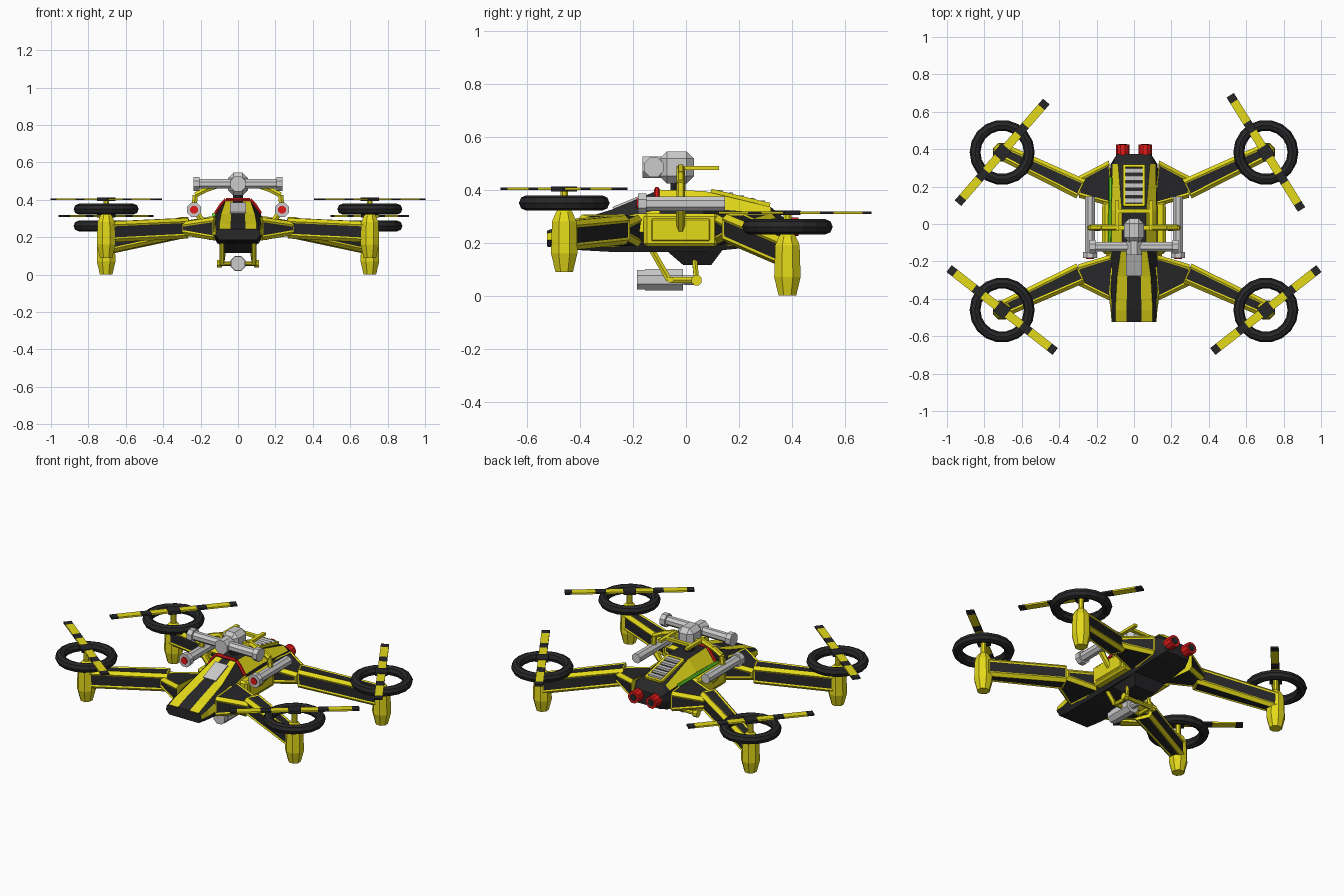
import bpy, bmesh, math
from mathutils import Vector, Matrix

if "Cube" in bpy.data.objects:
    bpy.data.objects.remove(bpy.data.objects["Cube"])


def material(name, rgb):
    m = bpy.data.materials.new(name)
    m.diffuse_color = (*rgb, 1)
    m.use_nodes = True
    m.node_tree.nodes["Principled BSDF"].inputs["Base Color"].default_value = m.diffuse_color
    return m


YELLOW = material("yellow_paint", (0.78, 0.70, 0.01))
BLACK = material("black_paint", (0.02, 0.02, 0.022))
RED = material("red_paint", (0.75, 0.01, 0.01))
GREEN = material("green_light", (0.15, 0.75, 0.02))


def finish(name, bm, mats):
    bmesh.ops.recalc_face_normals(bm, faces=bm.faces)
    me = bpy.data.meshes.new(name)
    bm.to_mesh(me)
    bm.free()
    for m in mats:
        if m:
            me.materials.append(m)
    ob = bpy.data.objects.new(name, me)
    bpy.context.collection.objects.link(ob)
    return ob


def box(name, loc, size, mat=None, rot=(0, 0, 0), bevel=0.0):
    bm = bmesh.new()
    bmesh.ops.create_cube(bm, size=1, matrix=Matrix.Diagonal((*size, 1)))
    if bevel:
        bmesh.ops.bevel(bm, geom=bm.edges[:], offset=bevel, segments=1, affect='EDGES')
    ob = finish(name, bm, [mat])
    ob.location, ob.rotation_euler = loc, rot
    return ob


def rod(name, a, b, r, mat=None, r2=None, n=8):
    a, b = Vector(a), Vector(b)
    d = b - a
    bm = bmesh.new()
    rot = d.to_track_quat('Z', 'Y').to_matrix().to_4x4() @ Matrix.Rotation(math.pi / n, 4, 'Z')
    bmesh.ops.create_cone(bm, cap_ends=True, segments=n, radius1=r, radius2=r if r2 is None else r2,
                          depth=d.length, matrix=Matrix.Translation((a + b) / 2) @ rot)
    return finish(name, bm, [mat])


def path(name, pts, r, mat, n=6):
    for i in range(len(pts) - 1):
        rod(f"{name}_{i + 1}", pts[i], pts[i + 1], r, mat, n=n)


def loft(rings, colour, cap=0):
    # Skin closed rings; colour(segment, side) gives the material slot
    bm = bmesh.new()
    vs = [[bm.verts.new(p) for p in ring] for ring in rings]
    n = len(vs[0])
    for k in range(len(vs) - 1):
        for i in range(n):
            j = (i + 1) % n
            f = bm.faces.new((vs[k][i], vs[k][j], vs[k + 1][j], vs[k + 1][i]))
            f.material_index = colour(k, i)
    for ring in (vs[0], vs[-1]):
        bm.faces.new(ring).material_index = cap
    return bm


def panelled_beam(name, a, b, wh0, wh1, inset, ch=0.018):
    # Chamfered tapering beam with recessed black panels
    a, b = Vector(a), Vector(b)
    d = (b - a).to_2d().normalized()
    side = Vector((-d.y, d.x, 0))
    rings = []
    for p, (w, h) in ((a, wh0), (b, wh1)):
        c = ch
        sec = [(w - c, h), (w, h - c), (w, c - h), (w - c, -h),
               (c - w, -h), (-w, c - h), (-w, h - c), (c - w, h)]
        rings.append([p + side * u + Vector((0, 0, v)) for u, v in sec])
    bm = loft(rings, lambda k, i: i % 2)
    bmesh.ops.recalc_face_normals(bm, faces=bm.faces)
    panels = [f for f in bm.faces if f.material_index == 1]
    for f in panels:
        f.material_index = 0
    bmesh.ops.inset_individual(bm, faces=panels, thickness=inset, depth=-0.004)
    for f in panels:
        f.material_index = 1
    return finish(name, bm, [YELLOW, BLACK])


# Fuselage: y, then half width and height of roof, shoulder, waist, floor
stations = [(-0.525, .10, .245, .115, .235, .12, .21, .10, .185),
            (-0.46, .10, .27, .12, .25, .125, .21, .10, .175),
            (-0.28, .09, .325, .125, .29, .15, .24, .11, .165),
            (-0.10, .065, .40, .12, .325, .15, .24, .11, .165),
            (0.07, .065, .395, .12, .33, .15, .24, .11, .165),
            (0.32, .085, .335, .115, .31, .125, .25, .10, .19),
            (0.375, .08, .29, .09, .28, .09, .25, .08, .21)]
rings = []
for y, wt, zt, ws, zs, wm, zm, wb, zb in stations:
    half = [(wt * .4, zt), (wt, zt), (ws, zs), (wm, zm), (wb, zb)]
    rings.append([(x, y, z) for x, z in half] + [(-x, y, z) for x, z in reversed(half)])


def body_colour(k, i):
    if k <= 2:
        return 0 if i in (0, 2, 6, 8) else 1
    return 0 if k <= 4 and i in (1, 7) else 1


finish("fuselage", loft(rings, body_colour, 1), [YELLOW, BLACK])

# Keel under the body
finish("keel", loft([[(sx * w, y, z) for sx, y in ((1, y0), (1, y1), (-1, y1), (-1, y0))]
                     for z, w, y0, y1 in ((.175, .11, -.08, .14), (.115, .07, -.01, .095))],
                    lambda k, i: 0), [BLACK])

# Windscreen, red arch, rear grille, exhausts, green side light
box("windscreen", (0, -.215, .354), (.085, .13, .012), None, (math.radians(22.6), 0, 0))
path("red_arch", [(-.122, -.11, .325), (-.09, -.11, .375), (-.065, -.11, .402),
                  (.065, -.11, .402), (.09, -.11, .375), (.122, -.11, .325)], .010, RED)
slope = math.radians(-13.5)
for s in (-1, 1):
    box("grille_rail", (s * .052, .205, .366), (.014, .22, .022), YELLOW, (slope, 0, 0))
    box("grille_end", (0, .205 + s * .105, .366 - s * .025), (.11, .014, .022), YELLOW, (slope, 0, 0))
    rod("exhaust", (s * .06, .34, .26), (s * .06, .425, .26), .036, RED, n=10)
    rod("exhaust_bore", (s * .06, .42, .26), (s * .06, .428, .26), .022, BLACK, n=10)
for i in range(5):
    y = .125 + i * .04
    box("grille_louver", (0, y, .372 - (y - .205) * .24), (.09, .026, .014), None, (slope + .25, 0, 0))
rod("green_side_light", (-.13, -.12, .32), (-.125, .25, .318), .010, GREEN, n=6)

for s in (-1, 1):
    # Flank panels with frame
    box("flank_panel", (s * .14, -.02, .248), (.055, .28, .125), YELLOW, bevel=.012)
    box("flank_plate", (s * .167, -.02, .248), (.01, .22, .085), YELLOW, bevel=.004)

    # Front and rear arm assemblies; rear ones sit 0.09 lower
    for tag, root, neck, tip, pod, dz, ang in (
            ("front", (s * .12, -.285, .245), (s * .30, -.27, .247), (s * .69, -.45, .228),
             (s * .705, -.46), .09, s * 38),
            ("rear", (s * .12, .215, .25), (s * .30, .195, .25), (s * .70, .385, .165),
             (s * .705, .383), 0, -58 if s > 0 else 49)):
        panelled_beam(tag + "_shoulder", root, neck, (.125, .062), (.055, .035), .012)
        start = Vector(neck) + (Vector(tip) - Vector(neck)) * -.04
        panelled_beam(tag + "_arm", start, tip, (.056, .055), (.045, .056), .012)
        px, py = pod
        prof = [(0, .036), (.07, .054), (.19, .05), (.225, .034), (.24, .02)]
        finish(tag + "_rotor_pod", loft([[(px + r * math.cos(math.pi * (i + .5) / 4),
                                           py + r * math.sin(math.pi * (i + .5) / 4), z + dz)
                                          for i in range(8)] for z, r in prof],
                                        lambda k, i: 0), [YELLOW])
        rod(tag + "_rotor_mast", (px, py, .22 + dz), (px, py, .31 + dz), .016, YELLOW)
        bpy.ops.mesh.primitive_torus_add(location=(px, py, .26 + dz), major_radius=.145,
                                         minor_radius=.029, major_segments=18, minor_segments=8)
        bpy.context.object.name = tag + "_rotor_ring"
        bpy.context.object.data.materials.append(BLACK)
        # Striped rotor blade
        a = math.radians(ang)
        box(tag + "_rotor_hub", (px, py, .313 + dz), (.07, .07, .018), BLACK, (0, 0, a))
        for t in (-1, 1):
            for r0, r1, m in ((.03, .13, YELLOW), (.13, .19, BLACK),
                              (.19, .32, YELLOW), (.32, .36, BLACK)):
                c = t * (r0 + r1) / 2
                box(tag + "_rotor_blade", (px + c * math.cos(a), py + c * math.sin(a), .313 + dz),
                    (r1 - r0, .046, .010), m, (0, 0, a))

    # Side guns
    gx, gz = s * .235, .347
    rod("side_gun_barrel", (gx, -.16, gz), (gx, .147, gz), .030)
    rod("side_gun_muzzle", (gx, -.182, gz), (gx, -.15, gz), .041)
    rod("side_gun_lens", (gx, -.187, gz), (gx, -.18, gz), .022, RED)

    # Brackets from the body through the guns to the top mount
    rod("gun_strut", (s * .155, -.02, .24), (gx, -.02, gz), .014, YELLOW, .02, 6)
    path("mount_bracket", [(gx, -.02, .36), (s * .228, -.02, .425), (s * .17, -.02, .455),
                           (s * .09, -.02, .482)], .016, YELLOW)
    box("mount_side_rail", (s * .09, .045, .482), (.022, .16, .016), YELLOW)
    rod("top_bar_cap", (s * .205, -.122, .485), (s * .238, -.122, .485), .040)

    # Lower gun carrier
    path("lower_strut", [(s * .085, -.13, .175), (s * .085, -.065, .06), (s * .085, .04, .058)],
         .013, YELLOW)
    rod("lower_hanger", (s * .085, .04, .058), (s * .07, .03, .16), .011, YELLOW, n=6)
    rod("lower_pin_cap", (s * .085, .04, .058), (s * .112, .04, .058), .021, YELLOW)

# Top gun on its cross bar
box("mount_cross_rail", (0, .07, .482), (.2, .022, .016), YELLOW)
box("mount_front_rail", (0, -.02, .47), (.2, .024, .018), YELLOW)
rod("top_bar", (-.22, -.122, .485), (.22, -.122, .485), .028)
box("top_gun_body", (0, -.035, .484), (.105, .13, .122), bevel=.028)
rod("top_gun_muzzle", (0, -.165, .485), (0, -.09, .485), .044)
rod("top_gun_post", (0, -.03, .39), (0, -.03, .45), .03, BLACK)

# Lower gun
rod("lower_cross_pin", (-.1, .04, .058), (.1, .04, .058), .012, YELLOW)
rod("lower_front_pin", (-.1, -.06, .06), (.1, -.06, .06), .012, YELLOW)
rod("lower_gun_body", (0, -.155, .06), (0, -.012, .06), .044)
rod("lower_gun_muzzle", (0, -.185, .06), (0, -.155, .06), .040)
rod("lower_gun_tail", (0, -.02, .06), (0, .04, .058), .02)
